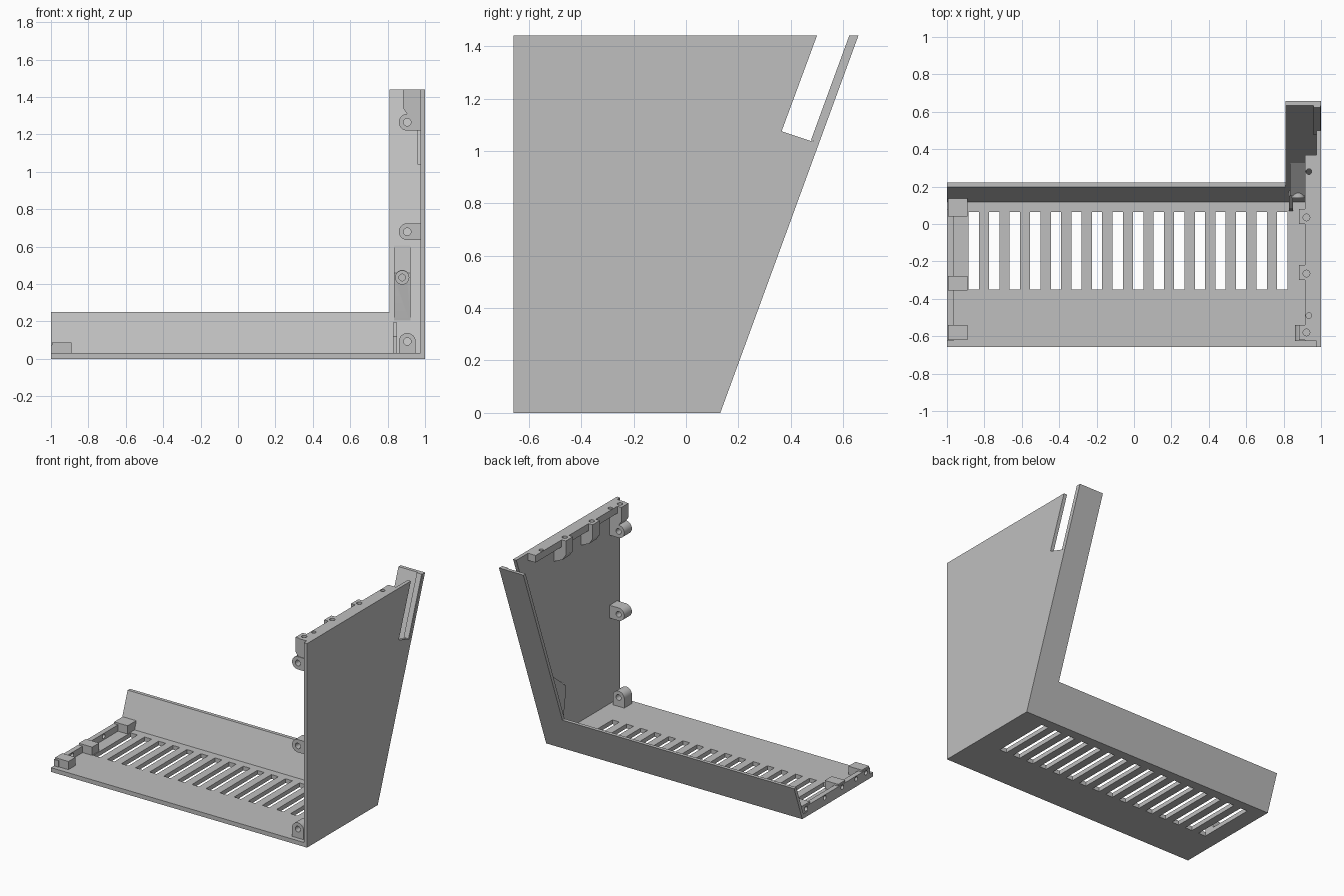
import bpy, bmesh, math
from mathutils import Vector

if "Cube" in bpy.data.objects:
    bpy.data.objects.remove(bpy.data.objects["Cube"])

grey = bpy.data.materials.new("grey plastic")
grey.diffuse_color = (0.52, 0.52, 0.52, 1)
grey.use_nodes = True
grey.node_tree.nodes["Principled BSDF"].inputs["Base Color"].default_value = grey.diffuse_color
SLOPE, H, BACK, THICK = 0.366, 1.44, 0.131, 0.025


def inner(z):
    """y of the inner face of the leaning back panel at height z"""
    return BACK - THICK + SLOPE * z


def prism(name, pts, axis, lo, hi):
    """Extrude a 2D outline along an axis: x takes (y,z), y takes (x,z), z takes (x,y)"""
    place = {'x': lambda a, b, t: (t, a, b),
             'y': lambda a, b, t: (a, t, b),
             'z': lambda a, b, t: (a, b, t)}[axis]
    bm = bmesh.new()
    base = bm.faces.new([bm.verts.new(place(a, b, lo)) for a, b in pts])
    ext = bmesh.ops.extrude_face_region(bm, geom=[base])
    move = Vector(place(0, 0, hi - lo))
    for v in ext['geom']:
        if isinstance(v, bmesh.types.BMVert):
            v.co += move
    bmesh.ops.recalc_face_normals(bm, faces=bm.faces)
    me = bpy.data.meshes.new(name)
    bm.to_mesh(me)
    bm.free()
    me.materials.append(grey)
    ob = bpy.data.objects.new(name, me)
    bpy.context.collection.objects.link(ob)
    return ob


def box(name, x, y, z):
    return prism(name, [(x[0], y[0]), (x[1], y[0]), (x[1], y[1]), (x[0], y[1])], 'z', *z)


def arc(cx, cy, r, a0, a1, n=12):
    return [(cx + r * math.cos(math.radians(a0 + (a1 - a0) * i / n)),
             cy + r * math.sin(math.radians(a0 + (a1 - a0) * i / n))) for i in range(n + 1)]


def hole(cx, cy, r, axis, lo, hi):
    return prism("cutter", arc(cx, cy, r, 0, 360, 20)[:-1], axis, lo, hi)


def combine(ob, others, op='DIFFERENCE'):
    """Apply booleans and remove the helpers"""
    for c in others:
        m = ob.modifiers.new("bool", 'BOOLEAN')
        m.operation, m.object, m.solver = op, c, 'EXACT'
        bpy.context.view_layer.objects.active = ob
        bpy.ops.object.modifier_apply(modifier=m.name)
        bpy.data.objects.remove(c)
    return ob


def smooth(ob):
    bpy.ops.object.select_all(action='DESELECT')
    ob.select_set(True)
    bpy.context.view_layer.objects.active = ob
    bpy.ops.object.shade_smooth_by_angle(angle=math.radians(30))


# Shell: slotted floor, side wall with notch, leaning back panel
floor = prism("shell", [(-0.658, 0), (BACK - 0.01, 0), (inner(0.03) + 0.01, 0.03), (-0.658, 0.03)],
              'x', -1, 0.985)
side = prism("side", [(-0.658, 0), (BACK, 0), (BACK + SLOPE * H, H), (inner(H), H), (inner(1.035), 1.035),
                      (0.365, 1.075), (0.5, H), (-0.658, H)], 'x', 0.975, 1)
back = prism("back", [(-1, 0), (1, 0), (1, H), (0.81, H), (0.81, 0.25), (-1, 0.25)], 'y',
             BACK - THICK, BACK)
for v in back.data.vertices:
    v.co.y += SLOPE * v.co.z
combine(floor, [side, back], 'UNION')
combine(floor, [box("cutter", (-0.885 + 0.11 * i, -0.83 + 0.11 * i), (-0.35, 0.065), (-0.1, 0.1))
                for i in range(16)])

# Thin rib along the back strip behind the notch
prism("notch_rib", [(inner(z) + d, z) for z, d in ((1.04, 0.002), (1.04, -0.01), (H, -0.01), (H, 0.002))],
      'x', 0.96, 0.998)

# Screw lugs on the front edge
for i, z in enumerate((0.68, 1.265)):
    lug = prism(f"side_lug_{i + 1}", [(0.978, z + 0.045)] + arc(0.905, z, 0.045, 90, 270) +
                [(0.978, z - 0.045)], 'y', -0.625, -0.54)
    smooth(combine(lug, [hole(0.905, z, 0.02, 'y', -0.7, -0.5)]))
lug = prism("floor_lug", [(0.95, 0.028)] + arc(0.905, 0.093, 0.045, 0, 180) + [(0.86, 0.028)],
            'y', -0.625, -0.54)
smooth(combine(lug, [hole(0.905, 0.093, 0.02, 'y', -0.7, -0.5)]))

# Top rail and its hanging screw blocks
rail = box("top_rail", (0.915, 0.977), (-0.625, 0.37), (1.39, H))
blocks = [prism("block", [(0.883, H), (0.883, 1.34), (0.91, 1.3), (0.977, 1.27), (0.977, H)], 'y', y, y + 0.08)
          for y in (-0.62, -0.3, 0)]
combine(rail, blocks, 'UNION')
smooth(combine(rail, [hole(x, y, r, 'z', 1.33, 1.5) for x, y, r in
                      ((0.922, -0.58, 0.018), (0.922, -0.265, 0.018), (0.922, 0.035, 0.018),
                       (0.935, -0.49, 0.015), (0.935, 0.28, 0.015))]))

# Left edge rail and screw blocks
rail = box("left_rail", (-1, -0.965), (-0.625, 0.08), (0.028, 0.075))
blocks = [box("block", (-0.995, -0.89), y, (0.028, 0.088)) for y in ((-0.62, -0.54), (-0.355, -0.277), (0.04, 0.135))]
combine(rail, blocks, 'UNION')
smooth(combine(rail, [hole(y, 0.055, 0.015, 'x', -1.1, -0.92) for y in (-0.58, -0.47, -0.316, -0.12, 0.085)]))

# Faired screw mount on the back column
mount = prism("back_mount", [(inner(0.195) + 0.005, 0.195), (0.15, 0.41), (0.15, 0.46), (0.327, 0.605),
                             (inner(0.605) + 0.005, 0.605)], 'x', 0.834, 0.921)
boss = prism("boss", arc(0.878, 0.435, 0.038, 0, 360, 24)[:-1], 'y', 0.14, 0.25)
combine(mount, [boss], 'UNION')
smooth(combine(mount, [hole(0.878, 0.435, 0.018, 'y', 0.1, 0.24)]))

# Small gusset between floor and back
prism("floor_gusset", [(0.07, 0.028), (inner(0.028) + 0.005, 0.028), (inner(0.195) + 0.005, 0.195), (0.15, 0.195),
                       (0.08, 0.12)], 'x', 0.828, 0.85)
